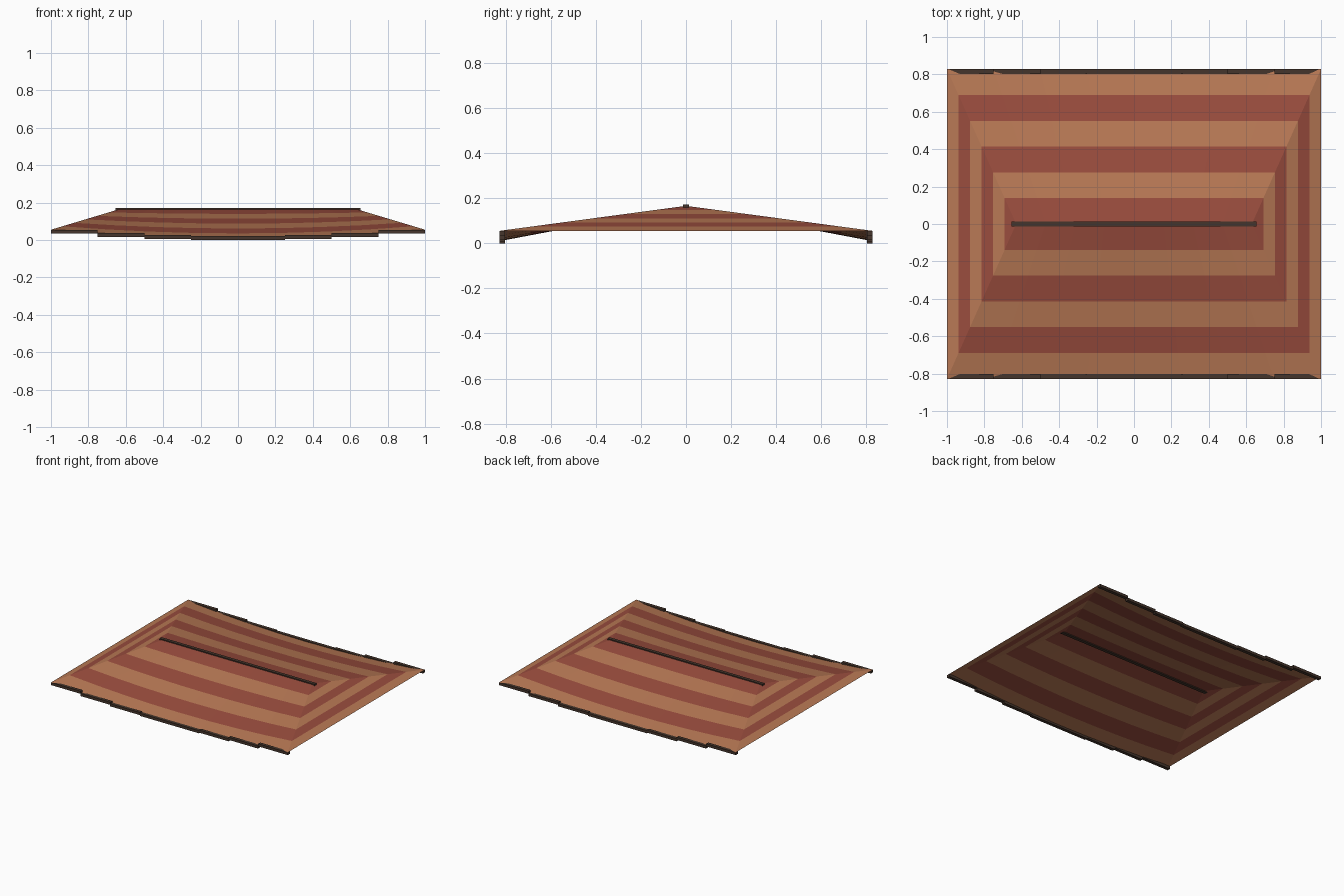
import bpy, bmesh

if "Cube" in bpy.data.objects:
    bpy.data.objects.remove(bpy.data.objects["Cube"])

EAVE_X, EAVE_Y, EAVE_Z = 1.0, 0.828, 0.055
RIDGE_X, RIDGE_Z = 0.63, 0.166
SAG, ROWS, SEGS = 0.0457, 6, 8


def material(name, rgb):
    m = bpy.data.materials.new(name)
    m.diffuse_color = (*rgb, 1)
    m.use_nodes = True
    m.node_tree.nodes["Principled BSDF"].inputs["Base Color"].default_value = m.diffuse_color
    return m


tan = material("tan_tile", (0.48, 0.19, 0.09))
rust = material("rust_tile", (0.32, 0.073, 0.047))
wood = material("dark_wood", (0.06, 0.036, 0.025))


def make_object(name, bm, mats):
    mesh = bpy.data.meshes.new(name)
    bm.to_mesh(mesh)
    bm.free()
    for m in mats:
        mesh.materials.append(m)
    ob = bpy.data.objects.new(name, mesh)
    bpy.context.collection.objects.link(ob)
    return ob


def beam(name, center, size):
    bm = bmesh.new()
    bmesh.ops.create_cube(bm, size=1)
    bmesh.ops.scale(bm, vec=size, verts=bm.verts)
    bmesh.ops.translate(bm, vec=center, verts=bm.verts)
    return make_object(name, bm, [wood])


def roof_point(u, t, side):
    # u runs -1..1 along the ridge, t runs 0..1 from eave to ridge
    half = EAVE_X + (RIDGE_X - EAVE_X) * t
    z = EAVE_Z + (RIDGE_Z - EAVE_Z) * t - SAG * (1 - u * u) * (1 - t)
    return (u * half, side * EAVE_Y * (1 - t), z)


# Hipped roof: striped long slopes that sag mid-span, flat hip ends
bm = bmesh.new()


def quad(corners, row):
    f = bm.faces.new([bm.verts.new(c) for c in corners])
    f.material_index = row % 2


for row in range(ROWS):
    t0, t1 = row / ROWS, (row + 1) / ROWS
    for side in (-1, 1):
        for i in range(SEGS):
            u0, u1 = -1 + 2 * i / SEGS, -1 + 2 * (i + 1) / SEGS
            quad([roof_point(u, t, side) for u, t in
                  ((u0, t0), (u1, t0), (u1, t1), (u0, t1))], row)
        pts = [roof_point(side, t, s) for t, s in
               ((t0, -1), (t0, 1), (t1, 1), (t1, -1))]
        quad(pts[:3] if row == ROWS - 1 else pts, row)
bmesh.ops.remove_doubles(bm, verts=bm.verts, dist=1e-5)
bmesh.ops.recalc_face_normals(bm, faces=bm.faces)
# Make the open shell face upwards
if sum(f.normal.z for f in bm.faces) < 0:
    bmesh.ops.reverse_faces(bm, faces=bm.faces)
make_object("striped_roof", bm, [tan, rust])

# Ridge beam
beam("ridge_beam", (0, 0, 0.164), (1.31, 0.025, 0.015))

# Stepped eave boards following the sag
for side, label in ((-1, "front"), (1, "back")):
    for i in range(SEGS):
        x = -1 + (2 * i + 1) / SEGS
        z = EAVE_Z - SAG * (1 - x * x)
        beam(f"{label}_eave_board_{i + 1}", (x, side * (EAVE_Y - 0.0125), z),
             (2 / SEGS, 0.025, 0.02))
